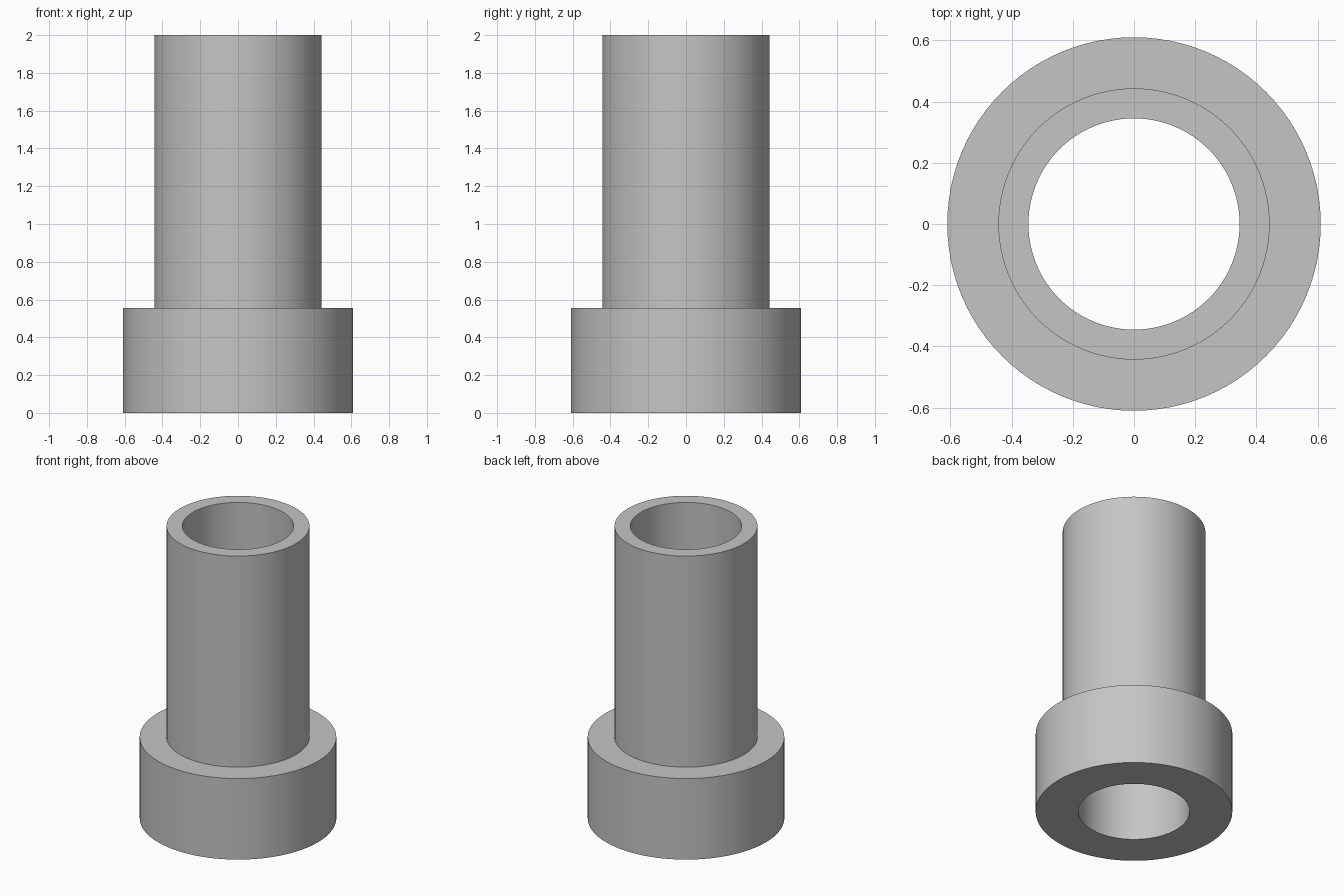
import bpy, bmesh, math
from mathutils import Matrix

cube = bpy.data.objects.get("Cube")
if cube:
    bpy.data.objects.remove(cube, do_unlink=True)

SEGMENTS = 96
BORE, TUBE, COLLAR = 0.345, 0.443, 0.61
SHOULDER, TOP = 0.555, 2.0

# Plain grey material
grey = bpy.data.materials.new("plain grey")
grey.use_nodes = True
colour = (0.56, 0.56, 0.56, 1)
grey.diffuse_color = colour
grey.node_tree.nodes["Principled BSDF"].inputs["Base Color"].default_value = colour

# Closed wall profile (radius, height), revolved around z
profile = [(BORE, 0), (COLLAR, 0), (COLLAR, SHOULDER),
           (TUBE, SHOULDER), (TUBE, TOP), (BORE, TOP)]
bm = bmesh.new()
rings = []
for i in range(SEGMENTS):
    turn = Matrix.Rotation(math.tau * i / SEGMENTS, 3, "Z")
    rings.append([bm.verts.new((turn[0][0] * r, turn[1][0] * r, z)) for r, z in profile])
for i, ring in enumerate(rings):
    following = rings[(i + 1) % SEGMENTS]
    for j in range(len(profile)):
        k = (j + 1) % len(profile)
        bm.faces.new((ring[j], following[j], following[k], ring[k]))
bmesh.ops.recalc_face_normals(bm, faces=bm.faces)

# Flanged sleeve: wide collar, narrower tube and a straight through bore
mesh = bpy.data.meshes.new("flanged_sleeve")
bm.to_mesh(mesh)
bm.free()
mesh.materials.append(grey)
sleeve = bpy.data.objects.new("flanged_sleeve", mesh)
bpy.context.collection.objects.link(sleeve)

# Smooth round walls, sharp rims
bpy.ops.object.select_all(action="DESELECT")
sleeve.select_set(True)
bpy.context.view_layer.objects.active = sleeve
bpy.ops.object.shade_smooth_by_angle(angle=math.radians(30))
